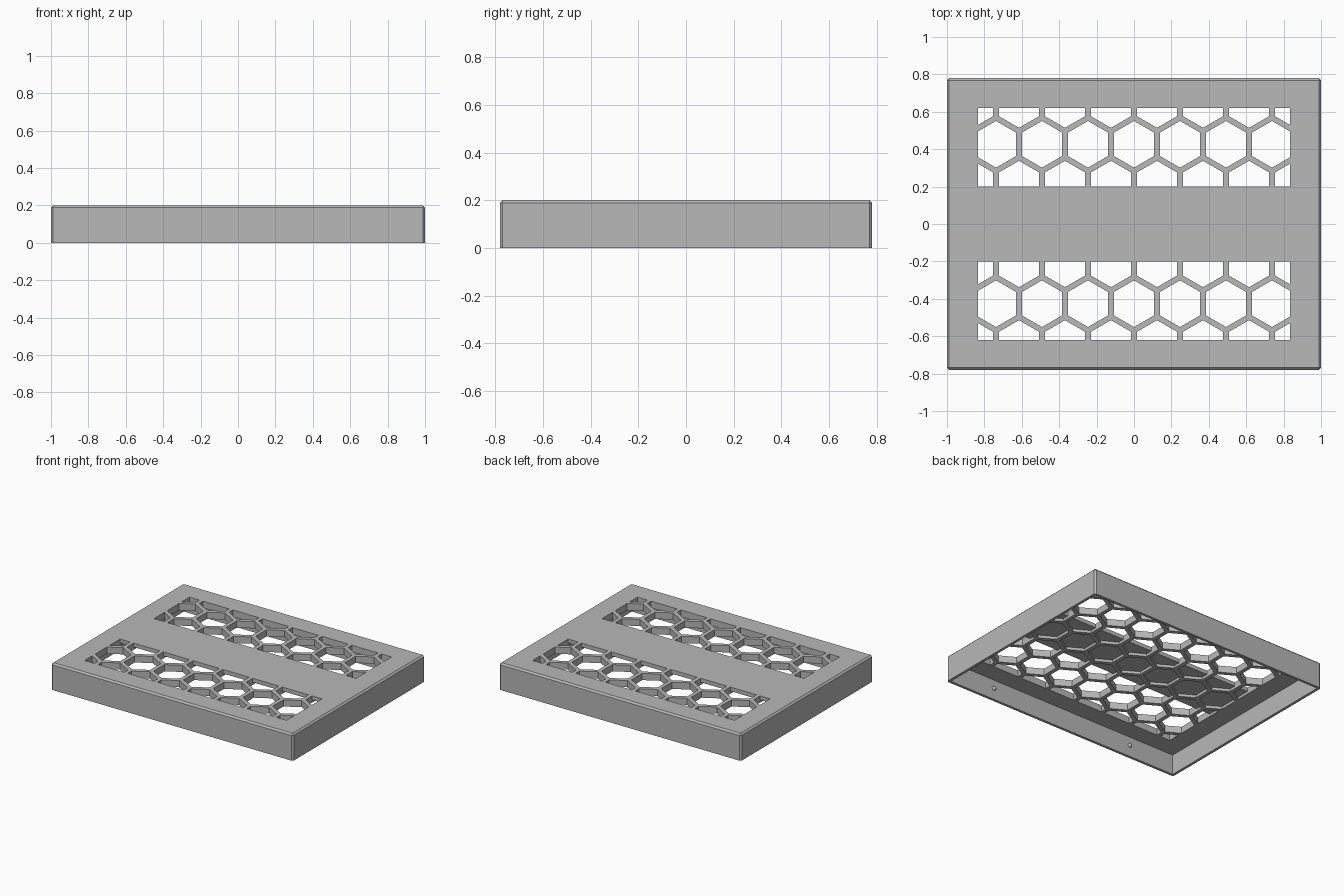
import bpy, bmesh, math
from mathutils import Vector, Matrix

W, D, H = 2.0, 1.56, 0.2        # outer size
WALL, UNDER, STRIP = 0.02, 0.15, 0.17  # wall thickness, plate underside, strip underside
PITCH, BAR = 0.246, 0.03        # honeycomb spacing and bar width
WIN_X, WIN_IN, WIN_OUT = 0.835, 0.2, 0.62

cube = bpy.data.objects.get("Cube")
if cube:
    bpy.data.objects.remove(cube, do_unlink=True)

grey = bpy.data.materials.new("mid grey")
grey.use_nodes = True
color = (0.48, 0.48, 0.48, 1)
grey.diffuse_color = color
grey.node_tree.nodes["Principled BSDF"].inputs["Base Color"].default_value = color


def add_object(name, bm):
    bmesh.ops.recalc_face_normals(bm, faces=bm.faces)
    mesh = bpy.data.meshes.new(name)
    bm.to_mesh(mesh)
    bm.free()
    mesh.materials.append(grey)
    obj = bpy.data.objects.new(name, mesh)
    bpy.context.scene.collection.objects.link(obj)
    return obj


def box(size, z0, z1):
    bm = bmesh.new()
    mat = Matrix.Translation((0, 0, (z0 + z1) / 2)) @ Matrix.Diagonal((*size, z1 - z0, 1))
    bmesh.ops.create_cube(bm, size=1, matrix=mat)
    return bm


def honeycomb(name, y_ranges, z0, z1):
    """Hexagonal prisms clipped to rectangular windows."""
    out = bmesh.new()
    radius = (PITCH - BAR) / math.sqrt(3)
    for low, high in y_ranges:
        bm = bmesh.new()
        for row in range(-3, 4):
            for col in range(-4, 5):
                x = (col + 0.5 * (row % 2)) * PITCH
                y = row * PITCH * math.sqrt(3) / 2
                ring = [bm.verts.new((x + radius * math.sin(a), y + radius * math.cos(a), z0))
                        for a in (k * math.pi / 3 for k in range(6))]
                bm.faces.new(ring)
        for co, no in (((WIN_X, 0, 0), (1, 0, 0)), ((-WIN_X, 0, 0), (-1, 0, 0)),
                       ((0, high, 0), (0, 1, 0)), ((0, low, 0), (0, -1, 0))):
            bmesh.ops.bisect_plane(bm, geom=bm.verts[:] + bm.edges[:] + bm.faces[:],
                                   plane_co=co, plane_no=no, clear_outer=True)
        # Extrude each clipped cell into a closed prism
        for face in bm.faces:
            points = [v.co.copy() for v in face.verts]
            lower = [out.verts.new(p) for p in points]
            upper = [out.verts.new(p + Vector((0, 0, z1 - z0))) for p in points]
            out.faces.new(lower)
            out.faces.new(upper)
            for i in range(len(points)):
                j = (i + 1) % len(points)
                out.faces.new((lower[i], lower[j], upper[j], upper[i]))
        bm.free()
    return add_object(name, out)


def cut(target, cutter):
    cutter.hide_render = True
    mod = target.modifiers.new("cut", 'BOOLEAN')
    mod.operation, mod.solver, mod.object = 'DIFFERENCE', 'EXACT', cutter
    bpy.context.view_layer.objects.active = target
    bpy.ops.object.modifier_apply(modifier=mod.name)
    bpy.data.objects.remove(cutter, do_unlink=True)


# Tray-shaped cover with chamfered top and upright edges
bm = box((W, D), 0, H)
edges = [e for e in bm.edges if max(v.co.z for v in e.verts) > H / 2]
bmesh.ops.bevel(bm, geom=edges, offset=0.012, segments=1, affect='EDGES')
cover = add_object("vented_cover", bm)
cut(cover, add_object("cavity_cutter", box((W - 2 * WALL, D - 2 * WALL), -0.1, UNDER)))

# Blind cells under the middle strip, then open cells in the two windows
cut(cover, honeycomb("pocket_cutter", [(-WIN_OUT, WIN_OUT)], UNDER - 0.05, STRIP))
cut(cover, honeycomb("vent_cutter", [(-WIN_OUT, -WIN_IN), (WIN_IN, WIN_OUT)],
                     UNDER - 0.05, H + 0.1))

# Small snap bumps inside the front and back walls
for side, label in ((-1, "front"), (1, "back")):
    for x in (-0.6, 0.6):
        bm = bmesh.new()
        bmesh.ops.create_uvsphere(bm, u_segments=16, v_segments=8, radius=0.016,
                                  matrix=Matrix.Translation((x, side * (D / 2 - WALL), 0.085)))
        for f in bm.faces:
            f.smooth = True
        add_object(label + "_snap_bump", bm)
